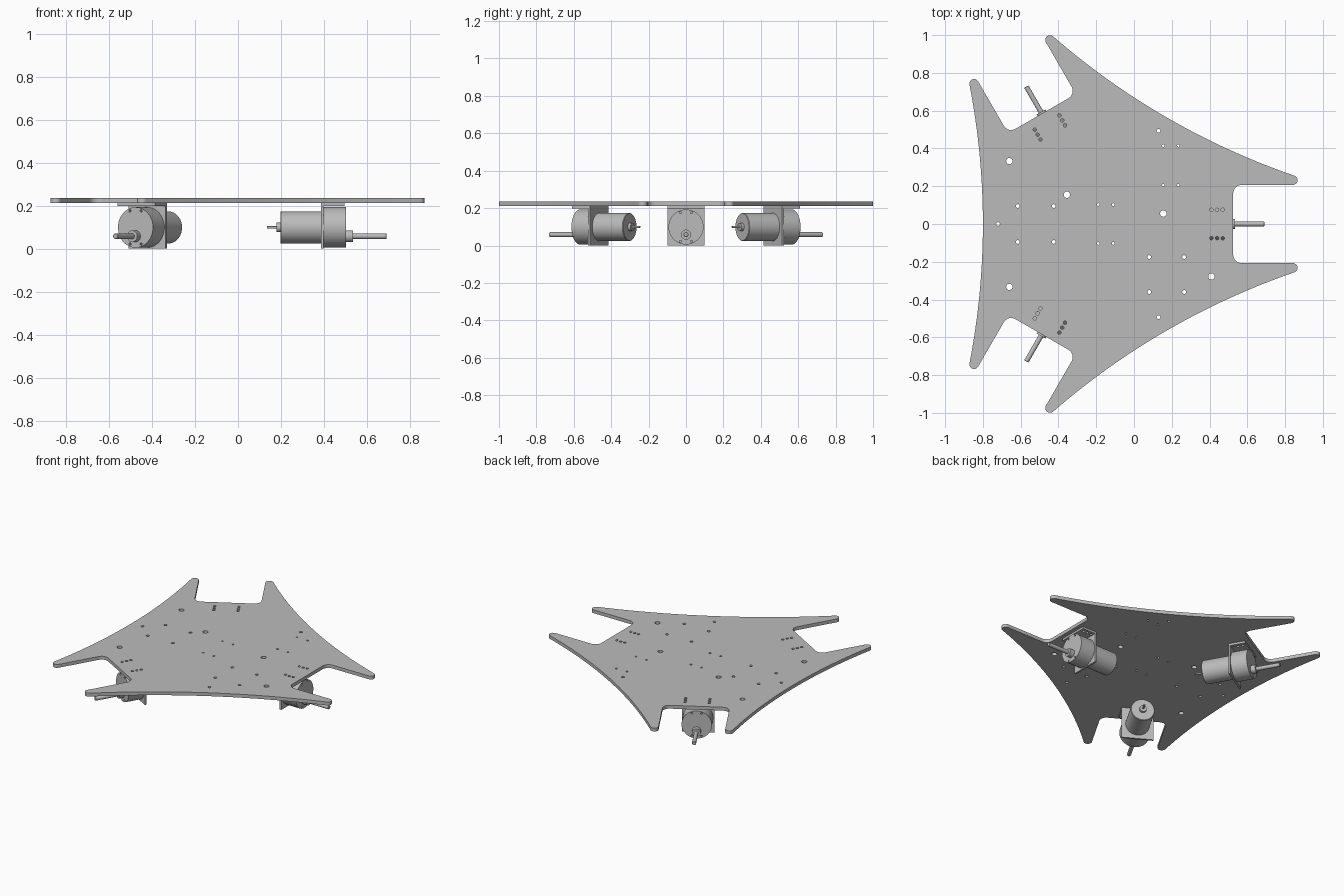
import bpy, bmesh
from math import radians, sin, cos, pi
from mathutils import Matrix, Vector

cube = bpy.data.objects.get("Cube")
if cube:
    bpy.data.objects.remove(cube, do_unlink=True)

metal = bpy.data.materials.new("light_grey_metal")
metal.use_nodes = True
GREY = (0.5, 0.5, 0.5, 1)
metal.diffuse_color = GREY
metal.node_tree.nodes["Principled BSDF"].inputs["Base Color"].default_value = GREY

CENTRE = Vector((-0.15, 0, 0))   # hub of the three-fold symmetry
AXIS_Z = 0.099                   # motor axis height
ARMS = {"left": 0, "back_right": 120, "front_right": 240}


def arc(cx, cy, r, start, end, steps):
    angles = [radians(start + (end - start) * i / steps) for i in range(steps + 1)]
    return [(cx + r * cos(a), cy + r * sin(a)) for a in angles]


def circle(cx, cy, r, steps=16):
    return arc(cx, cy, r, 0, 360, steps)[:-1]


def turn(p, degrees):
    a = radians(degrees)
    return (p[0] * cos(a) - p[1] * sin(a), p[0] * sin(a) + p[1] * cos(a))


def finish(mesh):
    mesh.materials.clear()
    mesh.materials.append(metal)
    mesh.shade_smooth()
    mesh.set_sharp_from_angle(angle=radians(30))
    return mesh


def sheet(loops, z0, z1):
    """Extruded flat outline; loops after the first are holes."""
    curve = bpy.data.curves.new("outline", "CURVE")
    curve.dimensions = "2D"
    curve.fill_mode = "BOTH"
    curve.extrude = (z1 - z0) / 2
    for loop in loops:
        spline = curve.splines.new("POLY")
        spline.points.add(len(loop) - 1)
        for point, (x, y) in zip(spline.points, loop):
            point.co = (x, y, 0, 1)
        spline.use_cyclic_u = True
    helper = bpy.data.objects.new("outline", curve)
    bpy.context.collection.objects.link(helper)
    graph = bpy.context.evaluated_depsgraph_get()
    mesh = bpy.data.meshes.new_from_object(helper.evaluated_get(graph))
    bpy.data.objects.remove(helper, do_unlink=True)
    bpy.data.curves.remove(curve)
    bm = bmesh.new()
    bm.from_mesh(mesh)
    bmesh.ops.remove_doubles(bm, verts=bm.verts, dist=1e-5)
    bmesh.ops.translate(bm, verts=bm.verts, vec=(0, 0, (z0 + z1) / 2))
    bmesh.ops.recalc_face_normals(bm, faces=bm.faces)
    bm.to_mesh(mesh)
    bm.free()
    return finish(mesh)


def rod(x0, x1, r, z=AXIS_Z, bevel=0):
    """Cylinder lying along x."""
    bm = bmesh.new()
    place = Matrix.Translation(((x0 + x1) / 2, 0, z)) @ Matrix.Rotation(pi / 2, 4, "Y")
    bmesh.ops.create_cone(bm, cap_ends=True, segments=48, radius1=r, radius2=r,
                          depth=x1 - x0, matrix=place)
    if bevel:
        rims = [e for e in bm.edges if any(len(f.verts) > 4 for f in e.link_faces)]
        bmesh.ops.bevel(bm, geom=rims, offset=bevel, segments=1, affect="EDGES")
    mesh = bpy.data.meshes.new("rod")
    bm.to_mesh(mesh)
    bm.free()
    return finish(mesh)


def box(x0, x1, y0, y1, z0, z1):
    return sheet([[(x0, y0), (x1, y0), (x1, y1), (x0, y1)]], z0, z1)


def add(name, mesh, matrix):
    mesh.name = name
    obj = bpy.data.objects.new(name, mesh)
    obj.matrix_world = matrix
    bpy.context.collection.objects.link(obj)


# Deck outline: half an arm, mirrored, then repeated three times
R = 3.866
far = turn((0.65 + R, 0), 60)
half = arc(0.72, 0.162, 0.045, 180, 90, 8)
half += arc(0.991, 0.232, 0.025, -90, 71, 12)
half += arc(far[0], far[1], R, 251, 240, 12)
arm = [(x, -y) for x, y in reversed(half[:-1])] + half
outline = [turn(p, a) for a in ARMS.values() for p in arm]

# Deck holes
slots = [(x, y) for x in (0.56, 0.59, 0.62) for y in (-0.075, 0.075)]
holes = [circle(*turn(p, a), 0.009) for a in ARMS.values() for p in slots]


def drill(points, r):
    holes.extend(circle(x - CENTRE.x, y, r) for x, y in points)


drill([(-0.66, 0.333), (-0.66, -0.333), (-0.355, 0.155), (0.155, 0.055), (0.41, -0.278)], 0.017)
drill([(x, y) for x in (-0.615, -0.425) for y in (-0.095, 0.095)], 0.01)
drill([(x, y) for x in (0.08, 0.265) for y in (-0.36, -0.175)], 0.01)
drill([(-0.72, 0), (0.13, 0.493), (0.13, -0.493)], 0.01)
drill([(x, y) for x in (0.155, 0.235) for y in (0.205, 0.415)], 0.007)
drill([(x, y) for x in (-0.19, -0.11) for y in (-0.103, 0.103)], 0.007)
add("deck", sheet([outline] + holes, 0.212, 0.235), Matrix.Translation(CENTRE))

# Gearbox front with four screw holes, stood upright to face along x
front = sheet([circle(0, 0, 0.094, 48)]
              + [circle(x, y, 0.006) for x in (-0.077, 0.077) for y in (-0.03, 0.03)],
              0, 0.02)
front.transform(Matrix.Translation((0.633, 0, AXIS_Z)) @ Matrix.Rotation(pi / 2, 4, "Y"))

# Bracket flange, drilled to match the deck
flange_edge = [(0.535, -0.1), (0.645, -0.1), (0.645, 0.1), (0.535, 0.1)]

parts = {
    "bracket_flange": sheet([flange_edge] + [circle(x, y, 0.009) for x, y in slots], 0.198, 0.212),
    "bracket_plate": box(0.535, 0.547, -0.1, 0.1, 0, 0.205),
    "motor_body": rod(0.347, 0.54, 0.075, bevel=0.003),
    "gearbox": rod(0.54, 0.633, 0.094),
    "gearbox_front": front,
    "shaft_boss": rod(0.65, 0.685, 0.027, 0.058),
    "drive_shaft": rod(0.68, 0.84, 0.013, 0.058, bevel=0.002),
    "rear_boss": rod(0.33, 0.35, 0.022),
    "rear_shaft": rod(0.285, 0.335, 0.006),
}

# One motor assembly per arm
for side, angle in ARMS.items():
    place = Matrix.Translation(CENTRE) @ Matrix.Rotation(radians(angle), 4, "Z")
    for name, mesh in parts.items():
        add(side + "_" + name, mesh, place)
